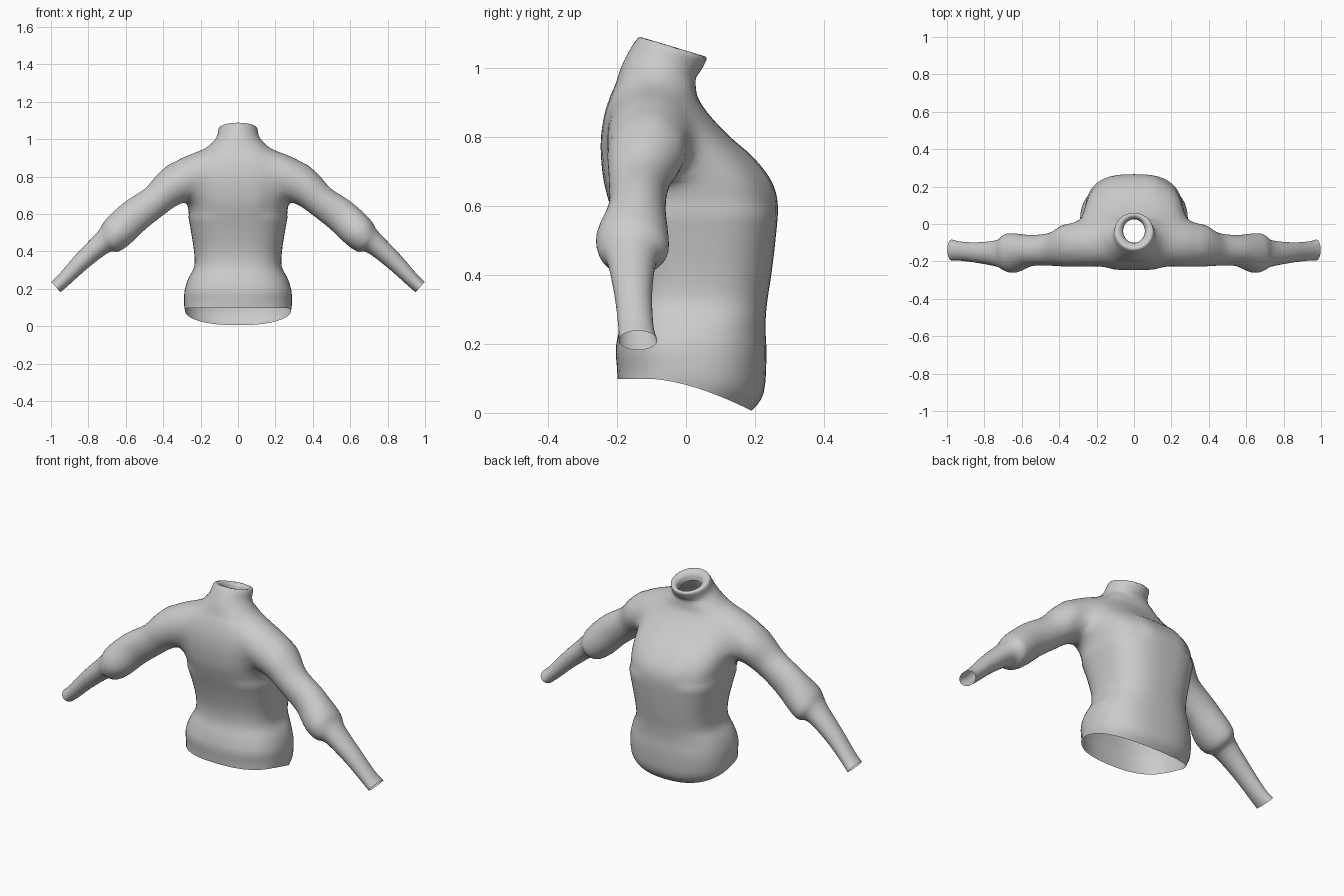
import bpy, bmesh, math
from mathutils import Vector

cube = bpy.data.objects.get("Cube")
if cube:
    bpy.data.objects.remove(cube)

mat = bpy.data.materials.new("grey_knit")
mat.use_nodes = True
GREY = (0.6, 0.6, 0.6, 1)
mat.diffuse_color = GREY
mat.node_tree.nodes["Principled BSDF"].inputs["Base Color"].default_value = GREY
cap_mat = bpy.data.materials.new("opening")   # marks caps, removed below

SEG = 48


def spline(rows, steps):
    """Catmull-Rom interpolation through rows of numbers."""
    out = []
    for i in range(len(rows) - 1):
        a, b, c, d = (rows[min(max(i + k, 0), len(rows) - 1)] for k in (-1, 0, 1, 2))
        for s in range(steps):
            t = s / steps
            out.append([0.5 * (2 * q + (r - p) * t + (2 * p - 5 * q + 4 * r - u) * t * t
                        + (3 * q - p - 3 * r + u) * t ** 3) for p, q, r, u in zip(a, b, c, d)])
    return out + [list(rows[-1])]


def loft(name, rings):
    """Closed tube through rings of points, with caps in the second material."""
    bm = bmesh.new()
    loops = [[bm.verts.new(p) for p in ring] for ring in rings]
    for lo, hi in zip(loops, loops[1:]):
        for i in range(SEG):
            j = (i + 1) % SEG
            bm.faces.new((lo[i], lo[j], hi[j], hi[i]))
    for loop in (loops[0], loops[-1]):
        bm.faces.new(loop).material_index = 1
    bmesh.ops.recalc_face_normals(bm, faces=bm.faces)
    me = bpy.data.meshes.new(name)
    bm.to_mesh(me)
    bm.free()
    me.materials.append(mat)
    me.materials.append(cap_mat)
    ob = bpy.data.objects.new(name, me)
    bpy.context.collection.objects.link(ob)
    return ob


def power(v, n):
    return math.copysign(abs(v) ** (2 / n), v)


# Torso: height, half width, front y, back y, squareness, hem drop, neck tilt
TORSO = [
    (.098, .283, -.198, .19, 2.4, 1, 0),
    (.13, .288, -.2, .225, 2.4, .65, 0),
    (.19, .286, -.203, .233, 2.5, .2, 0),
    (.25, .268, -.19, .23, 2.5, 0, 0),
    (.32, .234, -.168, .235, 2.6, 0, 0),
    (.4, .235, -.168, .247, 2.6, 0, 0),
    (.5, .25, -.19, .259, 2.7, 0, 0),
    (.6, .268, -.22, .266, 2.8, 0, 0),
    (.67, .28, -.238, .248, 2.9, 0, 0),
    (.74, .278, -.246, .195, 2.9, 0, 0),
    (.8, .272, -.246, .127, 2.9, 0, 0),
    (.86, .262, -.237, .07, 2.8, 0, 0),
    (.91, .232, -.222, .036, 2.5, 0, 0),
    (.95, .18, -.205, .028, 2.2, 0, 0),
    (.98, .136, -.19, .03, 2, 0, .1),
    (1.01, .112, -.168, .042, 2, 0, .25),
    (1.055, .103, -.14, .06, 2, 0, .3),
    (1.06, .085, -.125, .048, 2, 0, .3),
    (1.045, .064, -.105, .034, 2, 0, .3),
    (1.015, .058, -.1, .025, 2, 0, .3),
]


def torso_ring(row):
    z, w, front, back, n, hem, tilt = row
    mid, depth = (front + back) / 2, (back - front) / 2
    ring = []
    for k in range(SEG):
        a = math.tau * k / SEG
        x, y = w * power(math.cos(a), n), mid + depth * power(math.sin(a), n)
        drop = hem * .092 * (max(y + .1, 0) / .29) ** 1.6
        ring.append((x, y, z - drop - tilt * (y + .04)))
    return ring


torso = loft("sweater", [torso_ring(r) for r in spline(TORSO, 4)])

# Sleeve: centre x, y, z, half thickness, half depth
SLEEVE = [
    (.1, -.1, .85, .085, .1),
    (.19, -.104, .828, .113, .122),
    (.275, -.107, .79, .117, .128),
    (.365, -.115, .738, .099, .113),
    (.445, -.135, .668, .086, .088),
    (.55, -.142, .592, .091, .083),
    (.635, -.155, .513, .092, .104),
    (.682, -.153, .468, .082, .1),
    (.728, -.157, .442, .06, .072),
    (.835, -.153, .347, .048, .055),
    (.93, -.145, .25, .039, .051),
    (.974, -.139, .21, .037, .056),
]


def sleeve_rings(side):
    rows = spline(SLEEVE, 4)
    rings = []
    for i, (x, y, z, r, d) in enumerate(rows):
        a, b = rows[max(i - 3, 0)], rows[min(i + 3, len(rows) - 1)]
        along = Vector((b[0] - a[0], 0, b[2] - a[2])).normalized()
        up = Vector((-along.z, 0, along.x))
        ring = []
        for k in range(SEG):
            t = math.tau * k / SEG
            p = Vector((x, y + d * math.cos(t), z)) + up * r * math.sin(t)
            ring.append((side * p.x, p.y, p.z))
        rings.append(ring)
    return rings


# Join both sleeves to the torso
sleeves = [loft(n, sleeve_rings(s)) for n, s in (("left_sleeve", 1), ("right_sleeve", -1))]
for sleeve in sleeves:
    mod = torso.modifiers.new("join", "BOOLEAN")
    mod.operation, mod.solver, mod.object = "UNION", "EXACT", sleeve
joined = bpy.data.meshes.new_from_object(torso.evaluated_get(bpy.context.evaluated_depsgraph_get()))
torso.modifiers.clear()
torso.data = joined
for sleeve in sleeves:
    bpy.data.objects.remove(sleeve)

# Open the hem, neck and cuffs, then soften the shoulder seams
bm = bmesh.new()
bm.from_mesh(joined)
bmesh.ops.delete(bm, geom=[f for f in bm.faces if f.material_index == 1], context="FACES")
bmesh.ops.remove_doubles(bm, verts=bm.verts, dist=.005)
seam = [v for v in bm.verts if .12 < abs(v.co.x) < .37 and .58 < v.co.z < .98]
for _ in range(20):
    bmesh.ops.smooth_vert(bm, verts=seam, factor=.5, use_axis_x=True, use_axis_y=True, use_axis_z=True)
bm.to_mesh(joined)
bm.free()
while len(joined.materials) > 1:
    joined.materials.pop(index=len(joined.materials) - 1)
bpy.data.materials.remove(cap_mat)

bpy.ops.object.select_all(action="DESELECT")
bpy.context.view_layer.objects.active = torso
torso.select_set(True)
bpy.ops.object.shade_smooth_by_angle(angle=math.radians(60))
